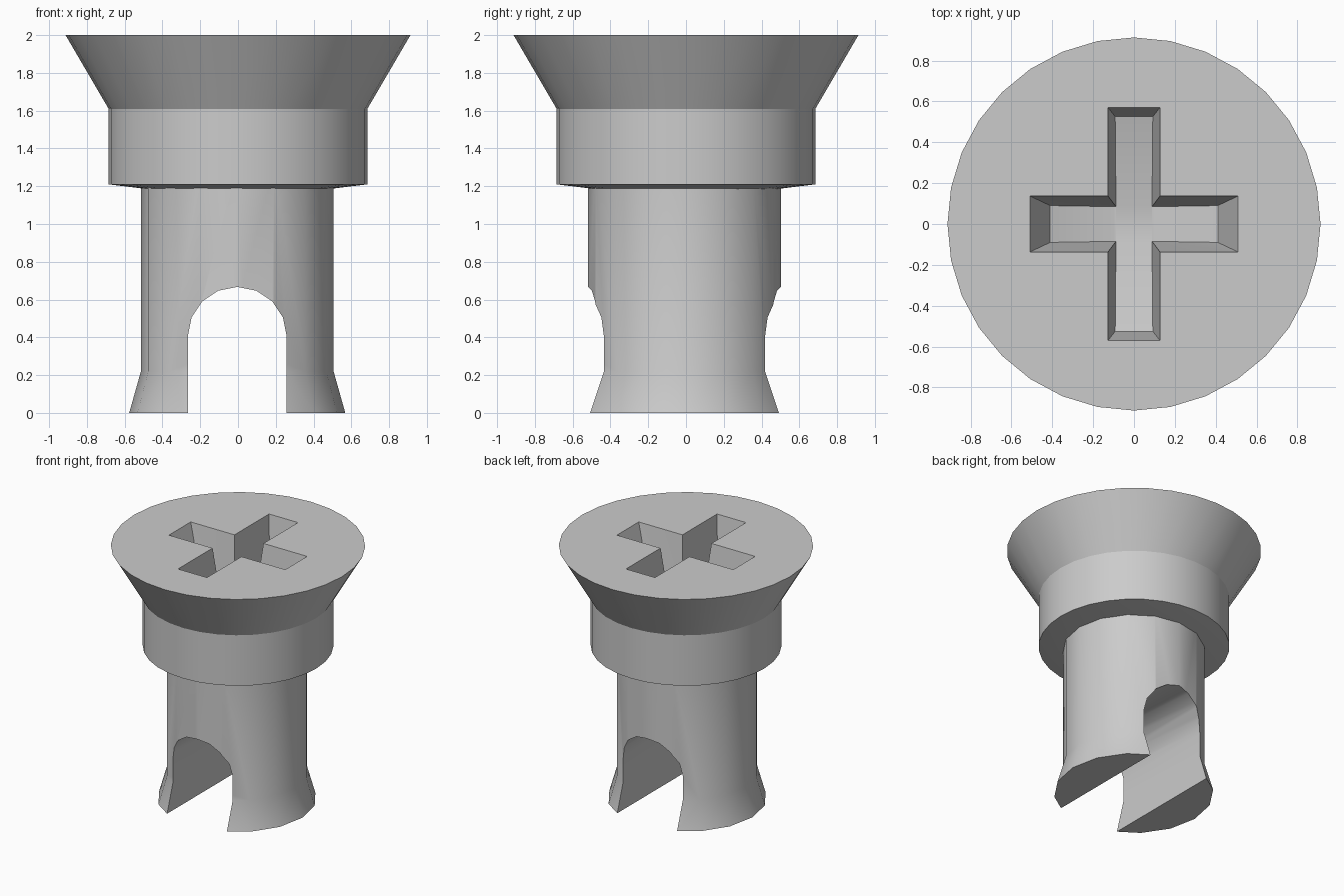
import bpy, bmesh
from math import pi, cos, sin, radians

cube = bpy.data.objects.get("Cube")
if cube:
    bpy.data.objects.remove(cube, do_unlink=True)

grey = bpy.data.materials.new("plain grey")
grey.use_nodes = True
colour = (0.6, 0.6, 0.6, 1)
grey.diffuse_color = colour
grey.node_tree.nodes["Principled BSDF"].inputs["Base Color"].default_value = colour


def make_object(name, bm):
    bmesh.ops.recalc_face_normals(bm, faces=bm.faces)
    mesh = bpy.data.meshes.new(name)
    bm.to_mesh(mesh)
    bm.free()
    mesh.materials.append(grey)
    obj = bpy.data.objects.new(name, mesh)
    bpy.context.collection.objects.link(obj)
    return obj


def lathe(name, profile, sides):
    """Stack of rings with flat caps at both ends."""
    bm = bmesh.new()
    rings = [[bm.verts.new((r * cos(2 * pi * i / sides), r * sin(2 * pi * i / sides), z))
              for i in range(sides)] for r, z in profile]
    for low, high in zip(rings, rings[1:]):
        for i in range(sides):
            j = (i + 1) % sides
            bm.faces.new((low[i], low[j], high[j], high[i]))
    bm.faces.new(rings[0])
    bm.faces.new(rings[-1])
    return make_object(name, bm)


def hull(name, points):
    bm = bmesh.new()
    for p in points:
        bm.verts.new(p)
    out = bmesh.ops.convex_hull(bm, input=bm.verts)
    bmesh.ops.delete(bm, geom=list({g for g in out["geom_interior"] + out["geom_unused"]
                                    if isinstance(g, bmesh.types.BMVert)}), context="VERTS")
    return make_object(name, bm)


def cut(obj, cutter):
    cutter.hide_render = True
    mod = obj.modifiers.new("cut", "BOOLEAN")
    mod.operation, mod.solver, mod.object = "DIFFERENCE", "EXACT", cutter
    bpy.context.view_layer.objects.active = obj
    bpy.ops.object.modifier_apply(modifier=mod.name)
    bpy.data.objects.remove(cutter, do_unlink=True)


def recess_arm(name, sections, along_y):
    """Tapered slot, one (half length, half width, height) per level."""
    points = []
    for length, width, z in sections:
        for s in (-1, 1):
            for t in (-1, 1):
                x, y = s * length, t * width
                points.append((y, x, z) if along_y else (x, y, z))
    return hull(name, points)


# Flared head with collar
head = lathe("head", [(0.48, 1.185), (0.685, 1.21), (0.685, 1.61), (0.913, 2.0)], 32)

# Cross recess, floor sloping towards the middle
cut(head, recess_arm("recess_x", [(0.51, 0.137, 2.1), (0.51, 0.137, 2.0),
                                  (0.41, 0.09, 1.69), (0.1, 0.085, 1.58)], False))
cut(head, recess_arm("recess_y", [(0.57, 0.127, 2.1), (0.57, 0.127, 2.0),
                                  (0.525, 0.092, 1.69), (0.09, 0.088, 1.578)], True))

# Shank with flared foot
shank = lathe("shank", [(0.572, 0), (0.51, 0.22), (0.51, 1.3)], 16)

# Arched slot running front to back
arch = [(-0.262, -0.1), (0.262, -0.1)]
arch += [(0.262 * cos(pi * i / 8), 0.405 + 0.262 * sin(pi * i / 8)) for i in range(9)]
cut(shank, hull("slot", [(x, y, z) for x, z in arch for y in (-1, 1)]))
shank.location = (-0.004, -0.008, 0)

for obj in (head, shank):
    bpy.ops.object.select_all(action="DESELECT")
    obj.select_set(True)
    bpy.context.view_layer.objects.active = obj
    bpy.ops.object.shade_smooth_by_angle(angle=radians(30))
